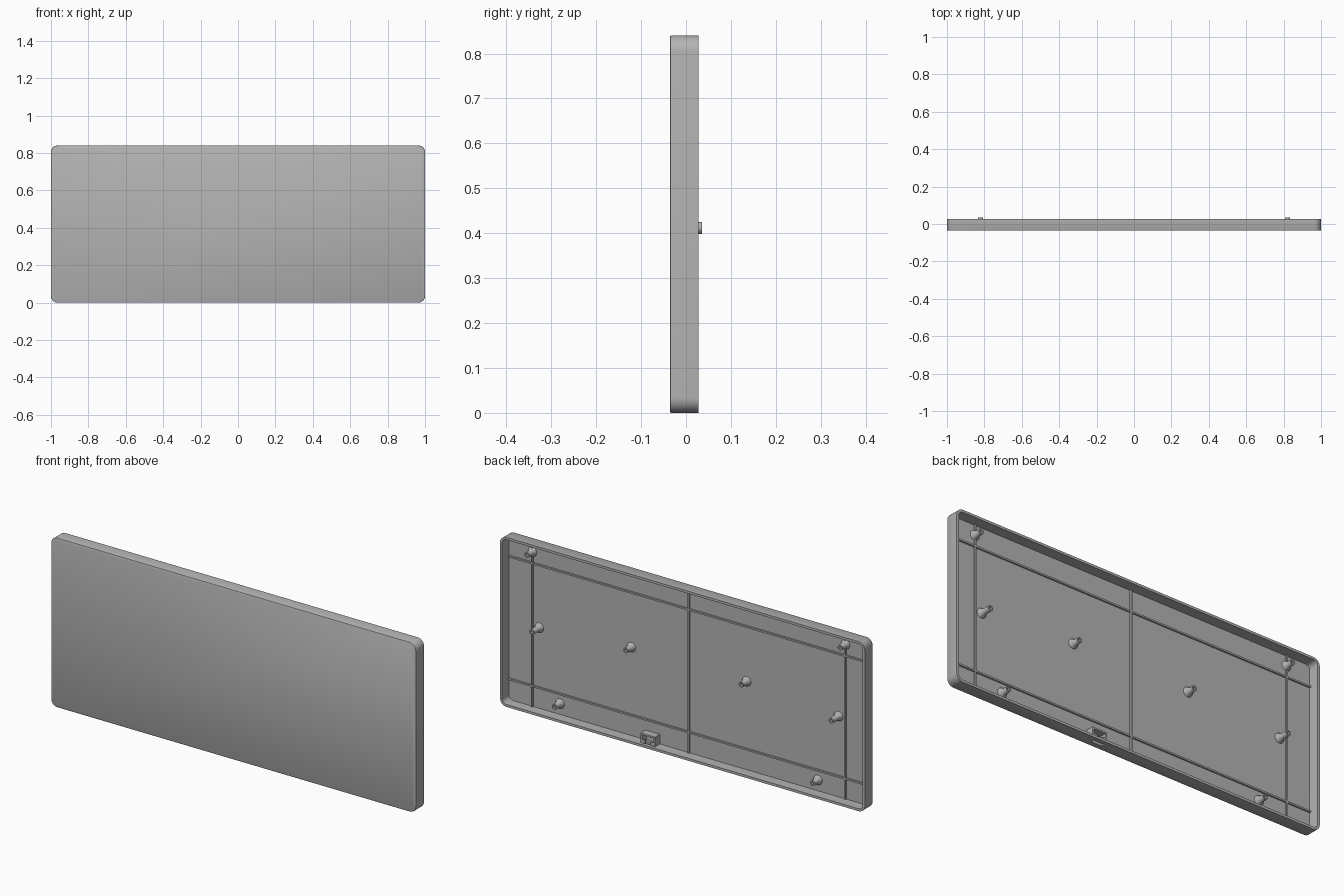
import bpy, bmesh, math

cube = bpy.data.objects.get("Cube")
if cube:
    bpy.data.objects.remove(cube, do_unlink=True)

FRONT, BACK = -0.036, 0.028      # panel depth
FLOOR = -0.024                   # inner face of the front wall
HEIGHT, WALL, RADIUS = 0.84, 0.012, 0.035
MID = HEIGHT / 2

grey = bpy.data.materials.new("plain grey")
grey.use_nodes = True
grey.diffuse_color = (0.45, 0.45, 0.45, 1)
grey.node_tree.nodes["Principled BSDF"].inputs["Base Color"].default_value = grey.diffuse_color


def finish(name, bm, angle=35):
    bmesh.ops.recalc_face_normals(bm, faces=bm.faces)
    mesh = bpy.data.meshes.new(name)
    bm.to_mesh(mesh)
    bm.free()
    obj = bpy.data.objects.new(name, mesh)
    bpy.context.collection.objects.link(obj)
    mesh.materials.append(grey)
    return obj


def smooth(obj):
    bpy.ops.object.select_all(action="DESELECT")
    obj.select_set(True)
    bpy.context.view_layer.objects.active = obj
    bpy.ops.object.shade_smooth_by_angle(angle=math.radians(35))


def loft(name, rings):
    """Join rings of equal point count, capping the first and last."""
    bm = bmesh.new()
    loops = [[bm.verts.new(p) for p in ring] for ring in rings]
    for a, b in zip(loops, loops[1:]):
        n = len(a)
        for i in range(n):
            bm.faces.new((a[i], a[(i + 1) % n], b[(i + 1) % n], b[i]))
    bm.faces.new(loops[0])
    bm.faces.new(loops[-1])
    return finish(name, bm)


def rounded(inset, y, steps=8):
    """Rounded rectangle of the panel outline, pulled in by inset."""
    r = RADIUS - inset
    cx, cz = 1 - RADIUS, MID - RADIUS
    pts = []
    for k, (sx, sz) in enumerate(((1, 1), (-1, 1), (-1, -1), (1, -1))):
        for i in range(steps + 1):
            a = math.pi / 2 * (k + i / steps)
            pts.append((sx * cx + r * math.cos(a), y, MID + sz * cz + r * math.sin(a)))
    return pts


def circle(x, z, r, y, n=24):
    return [(x + r * math.cos(math.tau * i / n), y, z + r * math.sin(math.tau * i / n))
            for i in range(n)]


def box(name, x, y, z):
    """Box from (low, high) pairs on each axis."""
    bm = bmesh.new()
    bmesh.ops.create_cube(bm, size=1)
    for v in bm.verts:
        v.co = [(lo + hi) / 2 + c * (hi - lo) for c, (lo, hi) in zip(v.co, (x, y, z))]
    return finish(name, bm)


# Shallow tray: softened front edge, rim and inner floor
tray = loft("cover_tray", [
    rounded(0.003, FRONT), rounded(0.001, FRONT + 0.001), rounded(0, FRONT + 0.003),
    rounded(0, BACK), rounded(WALL, BACK), rounded(WALL, FLOOR)])

# Cable slot through the bottom wall
SLOT = 0.2
cutter = box("slot_cutter", (SLOT - 0.03, SLOT + 0.03), (-0.008, 0.008), (-0.02, 0.03))
cut = tray.modifiers.new("slot", "BOOLEAN")
cut.operation, cut.object, cut.solver = "DIFFERENCE", cutter, "EXACT"
bpy.context.view_layer.objects.active = tray
bpy.ops.object.modifier_apply(modifier=cut.name)
bpy.data.objects.remove(cutter, do_unlink=True)
smooth(tray)

# Stiffening ribs on the inner floor
RIB = 0.004
rib_depth = (FLOOR - 0.002, FLOOR + 0.008)
for name, x in (("left", 0.858), ("middle", 0), ("right", -0.858)):
    box(name + "_upright_rib", (x - RIB, x + RIB), rib_depth, (0.01, HEIGHT - 0.01))
for name, z in (("upper", MID + 0.303), ("lower", MID - 0.305)):
    box(name + "_cross_rib", (-0.99, 0.99), rib_depth, (z - RIB, z + RIB))

# Hollow screw posts with flared feet
posts = (("top", 0.858, 0.778, 0.02), ("side", 0.82, 0.412, 0.036),
         ("centre", 0.316, 0.45, 0.02), ("bottom", 0.707, 0.066, 0.02))
for name, px, z, tip in posts:
    for side, x in (("left", px), ("right", -px)):
        smooth(loft(f"{side}_{name}_post", [
            circle(x, z, 0.024, FLOOR - 0.002), circle(x, z, 0.023, FLOOR + 0.004),
            circle(x, z, 0.0135, FLOOR + 0.02), circle(x, z, 0.0135, tip),
            circle(x, z, 0.007, tip), circle(x, z, 0.007, tip - 0.02)]))

# Small cable bracket above the slot
depth = (FLOOR - 0.002, 0.014)
box("bracket_top", (SLOT - 0.04, SLOT + 0.04), depth, (0.052, 0.06))
for side, s in (("left", 1), ("right", -1)):
    x = SLOT + s * 0.036
    box(f"bracket_{side}_cheek", (x - 0.004, x + 0.004), depth, (0.01, 0.054))
    x = SLOT + s * 0.024
    box(f"bracket_{side}_lip", (x - 0.01, x + 0.01), (0.008, 0.014), (0.01, 0.03))
